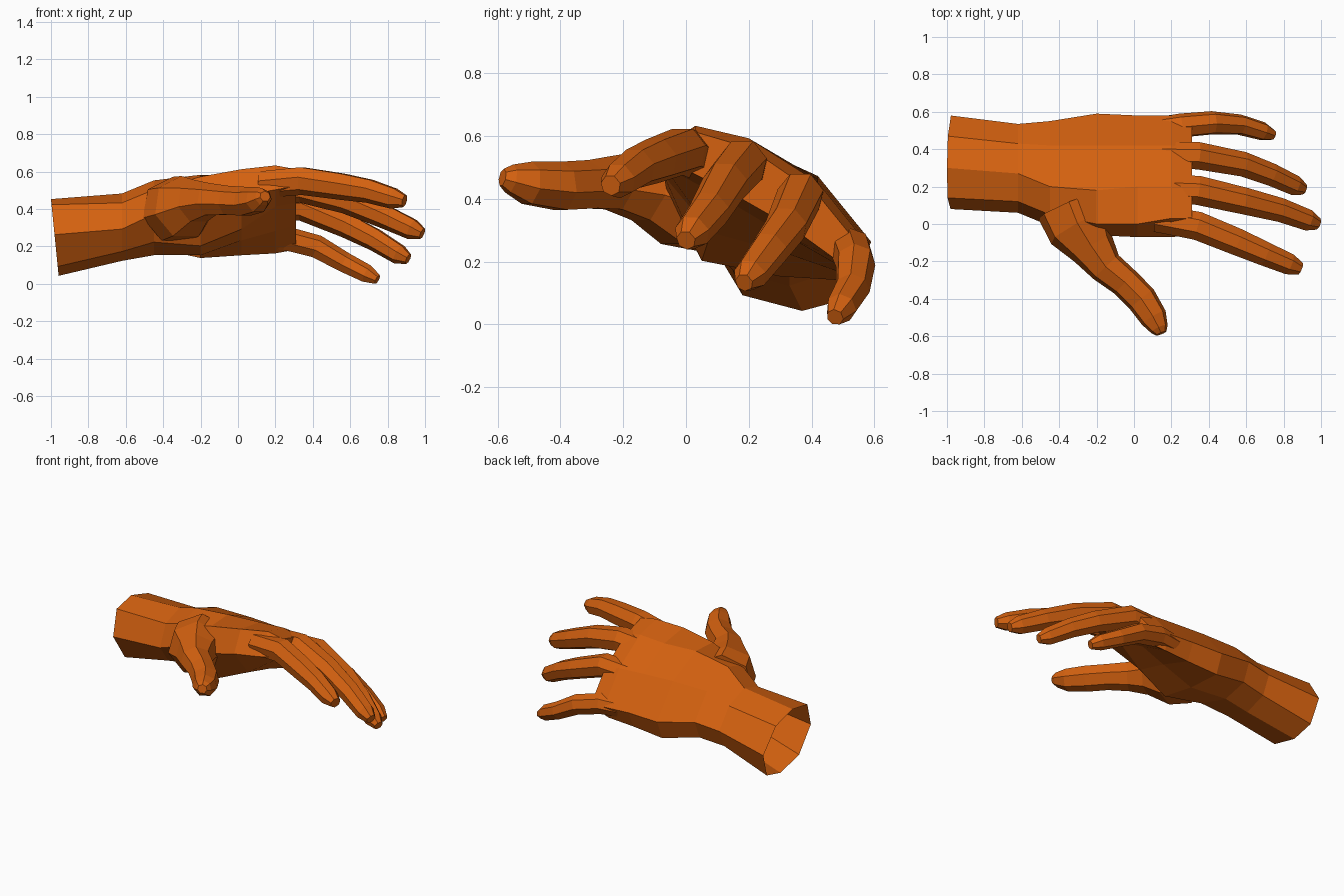
import bpy, bmesh
from mathutils import Vector
from math import cos, sin, pi

if "Cube" in bpy.data.objects:
    bpy.data.objects.remove(bpy.data.objects["Cube"])

skin = bpy.data.materials.new("orange")
skin.diffuse_color = (0.66, 0.12, 0.005, 1)
skin.use_nodes = True
skin.node_tree.nodes["Principled BSDF"].inputs["Base Color"].default_value = skin.diffuse_color


def loft(name, rings):
    """Closed flat-faced skin through a row of equal-sized rings."""
    bm = bmesh.new()
    rows = [[bm.verts.new(p) for p in ring] for ring in rings]
    n = len(rows[0])
    for a, b in zip(rows, rows[1:]):
        for i in range(n):
            j = (i + 1) % n
            bm.faces.new((a[i], a[j], b[j], b[i]))
    bm.faces.new(rows[0])
    bm.faces.new(rows[-1])
    bmesh.ops.recalc_face_normals(bm, faces=bm.faces)
    mesh = bpy.data.meshes.new(name)
    bm.to_mesh(mesh)
    bm.free()
    mesh.materials.append(skin)
    obj = bpy.data.objects.new(name, mesh)
    bpy.context.collection.objects.link(obj)
    return obj


def digit(name, path, up, flat=1.0, sides=7):
    """Tapered finger along (x, y, z, radius) stations."""
    pts = [Vector(p[:3]) for p in path]
    rings = []
    for i, p in enumerate(pts):
        t = (pts[min(i + 1, len(pts) - 1)] - pts[max(i - 1, 0)]).normalized()
        side = t.cross(Vector(up)).normalized()
        top = side.cross(t)
        r = path[i][3]
        rings.append([p + side * r * sin(2 * pi * k / sides)
                      + top * r * flat * cos(2 * pi * k / sides)
                      for k in range(sides)])
    return loft(name, rings)


# Forearm and palm: x, then (y, z) from thumb edge over the back to the palm
sections = [
    (-1.00, (.08, .27), (.14, .43), (.30, .46), (.47, .41), (.58, .25), (.52, .09), (.37, .05), (.18, .10)),
    (-0.62, (.06, .30), (.12, .44), (.27, .49), (.43, .43), (.535, .30), (.48, .18), (.33, .13), (.15, .18)),
    (-0.45, (-.01, .38), (.05, .51), (.20, .56), (.42, .48), (.55, .32), (.50, .20), (.33, .16), (.10, .23)),
    (-0.20, (-.06, .42), (.00, .58), (.18, .59), (.42, .48), (.59, .27), (.54, .145), (.30, .16), (.05, .21)),
    (0.02, (-.07, .48), (.00, .62), (.20, .59), (.42, .47), (.58, .27), (.53, .16), (.30, .24), (.08, .30)),
    (0.20, (-.07, .51), (.03, .64), (.20, .60), (.42, .46), (.58, .26), (.53, .17), (.32, .29), (.10, .42)),
    (0.31, (-.06, .53), (.03, .62), (.20, .57), (.42, .42), (.55, .26), (.51, .19), (.33, .32), (.12, .44)),
]
rings = []
for x, *ring in sections:
    slant = 0.1 if x == -1 else 0
    rings.append([(x + (0.46 - z) * slant, y, z) for y, z in ring])
hand = loft("hand", rings)

# Fingers and thumb
back = (0, 0.45, 0.9)
parts = [
    digit("index_finger", [(.12, .03, .54, .075), (.34, -.01, .56, .078), (.55, -.095, .53, .074),
                           (.70, -.16, .505, .066), (.83, -.215, .465, .058), (.89, -.24, .45, .034)], back),
    digit("middle_finger", [(.12, .19, .51, .075), (.34, .18, .52, .08), (.58, .125, .455, .074),
                            (.78, .075, .37, .066), (.93, .02, .30, .058), (.985, 0, .275, .032)], back),
    digit("ring_finger", [(.12, .37, .41, .07), (.34, .365, .42, .075), (.58, .32, .32, .068),
                          (.73, .265, .245, .062), (.86, .205, .165, .055), (.91, .185, .14, .03)], back),
    digit("little_finger", [(.12, .51, .25, .06), (.25, .525, .25, .066), (.42, .54, .205, .064),
                            (.57, .53, .12, .056), (.69, .495, .06, .05), (.745, .475, .03, .028)], (0, .7, .7)),
    digit("thumb", [(-.34, .10, .40, .19), (-.29, -.02, .415, .18), (-.22, -.13, .445, .125),
                    (-.15, -.23, .455, .095), (-.05, -.31, .45, .085), (.04, -.40, .445, .085),
                    (.105, -.50, .455, .075), (.135, -.56, .47, .05), (.145, -.585, .475, .03)], (0, 0, 1), 0.95),
]

# Weld the digits into the palm
bpy.context.view_layer.objects.active = hand
for part in parts:
    mod = hand.modifiers.new("join", "BOOLEAN")
    mod.operation = "UNION"
    mod.solver = "EXACT"
    mod.object = part
    bpy.ops.object.modifier_apply(modifier=mod.name)
    bpy.data.objects.remove(part)

# Open the wrist and rest the lowest fingertip on the ground
bm = bmesh.new()
bm.from_mesh(hand.data)
cap = [f for f in bm.faces if all(v.co.x < -0.94 for v in f.verts)]
bmesh.ops.delete(bm, geom=cap, context="FACES")
low = min(v.co.z for v in bm.verts)
bmesh.ops.translate(bm, verts=bm.verts, vec=(0, 0, -low))
bm.to_mesh(hand.data)
bm.free()
